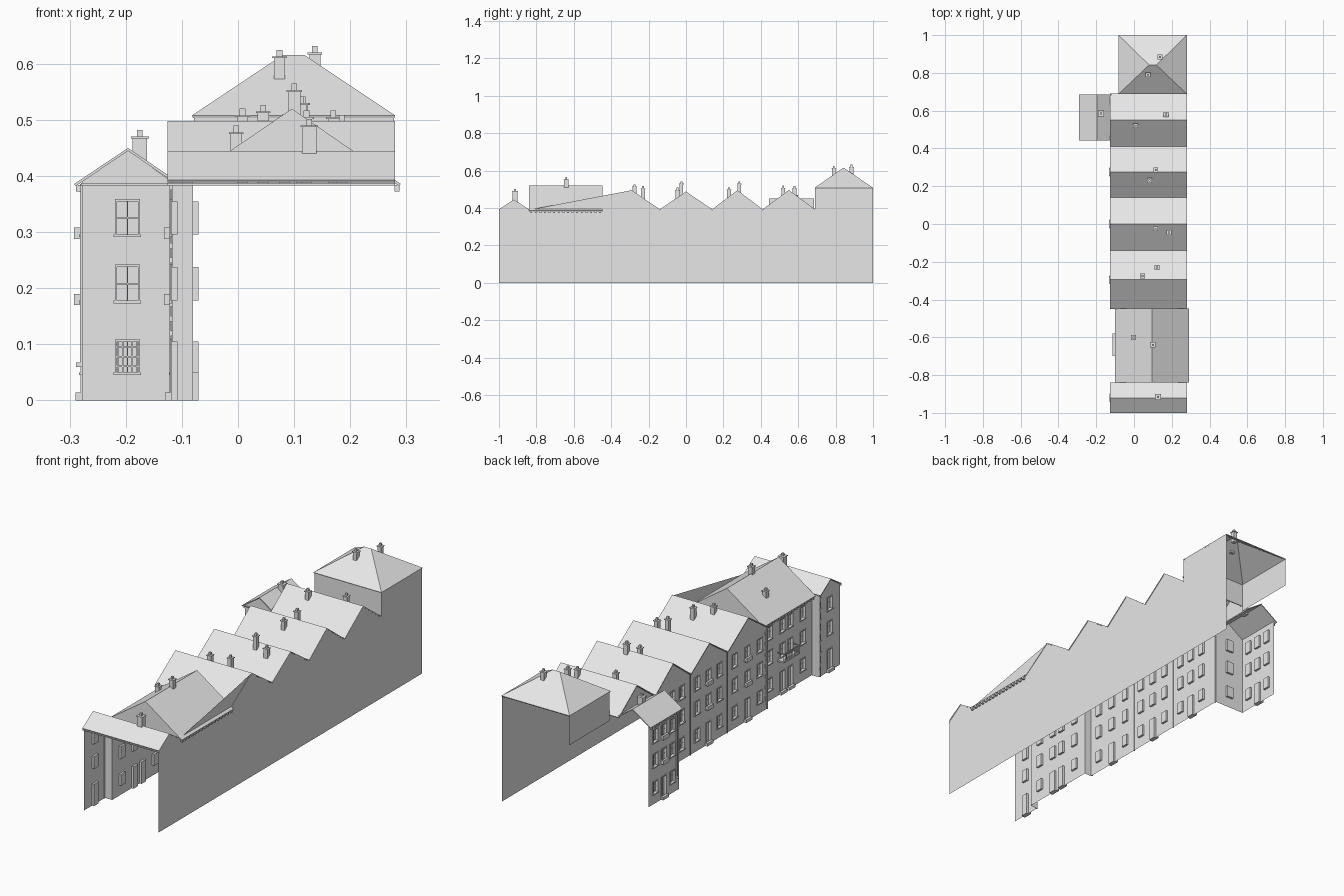
import bpy, bmesh
from mathutils import Vector

if "Cube" in bpy.data.objects:
    bpy.data.objects.remove(bpy.data.objects["Cube"])

stone = bpy.data.materials.new("pale_grey")
stone.diffuse_color = (0.8, 0.8, 0.8, 1)
stone.use_nodes = True
stone.node_tree.nodes["Principled BSDF"].inputs["Base Color"].default_value = stone.diffuse_color


def finish(name, bm):
    bmesh.ops.remove_doubles(bm, verts=bm.verts, dist=1e-5)
    me = bpy.data.meshes.new(name)
    bm.to_mesh(me)
    bm.free()
    me.materials.append(stone)
    ob = bpy.data.objects.new(name, me)
    bpy.context.collection.objects.link(ob)
    return ob


def faces(name, polys):
    bm = bmesh.new()
    for p in polys:
        bm.faces.new([bm.verts.new(c) for c in p])
    return finish(name, bm)


def add_box(bm, lo, hi):
    lo, hi = Vector(lo), Vector(hi)
    vs = bmesh.ops.create_cube(bm, size=1)["verts"]
    for v in vs:
        v.co = Vector([(lo[i] + hi[i]) / 2 + v.co[i] * (hi[i] - lo[i]) for i in range(3)])


def boxes(name, items):
    bm = bmesh.new()
    for lo, hi in items:
        add_box(bm, lo, hi)
    return finish(name, bm)


def roof(name, polys, thick=0.005):
    ob = faces(name, polys)
    m = ob.modifiers.new("thickness", "SOLIDIFY")
    m.thickness = thick
    m.offset = -1
    return ob


DEPTH = 0.01
EAVE = 0.39


def facade(name, axis, at, u0, u1, openings, top=EAVE):
    """Wall sheet with recessed windows; openings are (u centre, width, z0, z1, box)."""
    def P(u, d, z):
        return (at + d, u, z) if axis == "x" else (u, at + d, z)
    rects = [(c - w / 2, c + w / 2, a, b) for c, w, a, b, _ in openings]
    us = sorted({round(v, 5) for r in rects for v in r[:2]} | {u0, u1})
    zs = sorted({round(v, 5) for r in rects for v in r[2:]} | {0, top})
    bm = bmesh.new()

    def quad(*pts):
        bm.faces.new([bm.verts.new(p) for p in pts])
    for a, b in zip(us, us[1:]):
        for c, d in zip(zs, zs[1:]):
            mu, mz = (a + b) / 2, (c + d) / 2
            if not any(r[0] < mu < r[1] and r[2] < mz < r[3] for r in rects):
                quad(P(a, 0, c), P(a, 0, d), P(b, 0, d), P(b, 0, c))
    bmesh.ops.remove_doubles(bm, verts=bm.verts, dist=1e-5)
    bmesh.ops.dissolve_limit(bm, angle_limit=0.01, verts=bm.verts, edges=bm.edges)
    for a, b, c, d in rects:
        ring = [(a, c), (a, d), (b, d), (b, c)]
        quad(*[P(u, DEPTH, z) for u, z in ring])
        for (p, q), (r, s) in zip(ring, ring[1:] + ring[:1]):
            quad(P(p, 0, q), P(r, 0, s), P(r, DEPTH, s), P(p, DEPTH, q))
    finish(name, bm)
    # surrounds, sills, glazing bars and flower boxes
    trim = []
    for (a, b, c, d), o in zip(rects, openings):
        t, e = 0.004, 0.003
        trim += [(P(a - t, -e, c), P(a, 0, d + t)), (P(b, -e, c), P(b + t, 0, d + t)),
                 (P(a, -e, d), P(b, 0, d + t))]
        m, h = (a + b) / 2, (c + d) / 2
        trim.append((P(m - .0012, DEPTH - .003, c), P(m + .0012, DEPTH, d)))
        if c > 0.02:
            trim.append((P(a - .006, -.005, c - .005), P(b + .006, 0, c)))
            trim.append((P(a, DEPTH - .003, h - .0012), P(b, DEPTH, h + .0012)))
        else:
            trim.append((P(a - .006, -.012, 0), P(b + .006, 0, .014)))
        if o[4]:
            trim.append((P(a - .004, -.014, c - .008), P(b + .004, -.003, c + .012)))
    boxes(name + "_trim", trim)


def column(u, rows="wwd", w=0.034, box=False):
    """One stack of openings: top window, middle window, ground window or door."""
    out = [(u, w, .296, .355, box), (u, w, .178, .238, box)]
    out.append((u, w, 0.0, .105, False) if rows[2] == "d" else (u, w, .05, .105, False))
    return out


FX, BX, GX, RX = -0.118, -0.08, -0.278, 0.278

# street facades, house by house
facade("front_house_facade", "x", FX, -1, -.84, column(-.92))
facade("recessed_house_facade", "x", BX, -.84, -.45,
       column(-.77, "www") + column(-.675) + column(-.615) + column(-.52, "www"))
facade("second_house_facade", "x", FX, -.45, -.14,
       column(-.39, "www") + column(-.295, box=True) + column(-.2, "www"))
facade("third_house_facade", "x", FX, -.14, .14,
       column(-.085, "www") + column(0, box=True) + column(.085, "www"))
facade("fourth_house_facade", "x", FX, .14, .45,
       column(.2, "www") + column(.275, box=True) + column(.35, "www"))
facade("wing_facade", "x", GX, .45, .68,
       column(.5, "www") + column(.565, box=True) + column(.63, "www"))
facade("wing_side_wall", "y", .45, GX, FX, column(-.197, "www", .037))
faces("recess_returns", [[(FX, y, 0), (BX, y, 0), (BX, y, EAVE), (FX, y, EAVE)] for y in (-.84, -.45)])

# ground window bars on the wing
boxes("window_bars", [((-.214 + i * .0085 - .001, .446, .05), (-.214 + i * .0085 + .001, .448, .105)) for i in range(5)]
      + [((-.216, .446, z), (-.178, .448, z + .002)) for z in (.06, .077, .094)])

# terrace roofs with ridges across the street: start, end, ridge height
rows = [(-1, -.84, .445), (-.45, -.14, .498), (-.14, .14, .488), (.14, .41, .495), (.41, .69, .496)]
back = [(RX, -1, 0), (RX, -1, EAVE)]
for i, (a, b, h) in enumerate(rows):
    m = (a + b) / 2
    x0, x1 = -.126, .28
    z = EAVE + .003
    roof("terrace_roof_%d" % (i + 1), [[(x0, a, z), (x1, a, z), (x1, m, h), (x0, m, h)],
                                       [(x0, m, h), (x1, m, h), (x1, b, z), (x0, b, z)]])
    faces("street_gable_%d" % (i + 1), [[(FX, a, EAVE), (FX, m, h - .004), (FX, b, EAVE)]])
    back += [(RX, m, h - .004), (RX, b, EAVE)]
back += [(RX, .69, .507), (RX, 1, .507), (RX, 1, 0)]
faces("back_wall", [back])

# recessed house roof with closed gable ends
ya, yb, xr, zr = -.84, -.447, .096, .52
roof("recessed_house_roof", [[(-.1, yb, .386), (-.1, ya, .386), (xr, ya, zr), (xr, yb, zr)],
                             [(xr, yb, zr), (xr, ya, zr), (.29, ya, .386), (.29, yb, .386)]])
faces("recessed_house_gables", [[(-.092, y, EAVE), (xr, y, zr - .003), (.284, y, EAVE)] for y in (ya + .002, yb - .002)])

# wing roof and gable
roof("wing_roof", [[(-.292, .685, .386), (-.292, .443, .386), (-.196, .443, .45), (-.196, .685, .45)],
                   [(-.196, .685, .45), (-.196, .443, .45), (-.112, .443, .393), (-.112, .685, .393)]])
faces("wing_gable", [[(GX, .45, EAVE), (-.196, .45, .446), (FX, .45, EAVE)]])

# tall end house: upper walls and hipped roof
hx0, hx1, hy0, hy1, hz = -.082, .28, .688, 1, .508
faces("tower_upper_walls", [[(-.078, .69, .365), (-.078, 1, .365), (-.078, 1, hz), (-.078, .69, hz)],
                            [(-.078, .69, EAVE), (RX, .69, EAVE), (RX, .69, hz), (-.078, .69, hz)]])
A, B, C, D = (hx0, hy0, hz), (hx1, hy0, hz), (hx1, hy1, hz), (hx0, hy1, hz)
L, R = (.08, .842, .616), (.118, .842, .616)
roof("tower_hipped_roof", [[A, B, R, L], [B, C, R], [C, D, L, R], [D, A, L]])

# rafter ends under the long eaves
ends = [(-.097, ya, yb), (.279, ya, yb), (-.289, .445, .68)]
rafters = []
for x, a, b in ends:
    n = int((b - a) / .024)
    for i in range(n):
        y = a + (i + .5) * (b - a) / n
        rafters.append(((x, y - .005, .372), (x + .009, y + .005, .384)))
boxes("rafter_ends", rafters)

# gutters and downpipes
boxes("gutters", [((-.126, -1, .383), (.28, -.995, .388)), ((-.28, .445, .383), (-.118, .45, .388))])
pipes = [((x - .004, y - .003, 0), (x + .002, y + .003, .386))
         for x, y in ((FX, .443), (FX, -.445), (FX, -.845), (FX, -.14), (FX, .14))]
pipes += [((GX - .004, .465, .065), (GX + .001, .471, .386)), ((GX - .011, .465, .06), (GX, .471, .068))]
boxes("downpipes", pipes)

# corner stones beside the recessed house
boxes("corner_stones", [((FX - .002, y, .02 + k * .026), (FX, y + w, .038 + k * .026))
                        for k in range(14) for w in (.012 + .008 * (k % 2),)
                        for y in (-.84 - w, -.45)])

# balcony: slab, rails and balusters
y0, y1, bx = -.70, -.58, -.114
balcony = [((bx, y0, .165), (BX, y1, .172)), ((bx, y0, .205), (bx + .004, y1, .209))]
balcony += [((bx, y, .205), (BX, y + .003, .209)) for y in (y0, y1 - .003)]
balcony += [((bx + .001, y0 + i * .0097, .172), (bx + .003, y0 + i * .0097 + .002, .205)) for i in range(13)]
boxes("balcony", balcony)

# chimneys: x, y, bottom, cap height, half width
stacks = [(.127, -.915, .433, .49, .013), (-.003, -.6, .445, .478, .01), (.1, -.64, .5, .553, .011),
          (.045, -.275, .387, .515, .01), (.122, -.23, .387, .505, .01), (.113, -.025, .387, .53, .01),
          (.185, -.045, .387, .497, .01), (.083, .23, .387, .498, .01), (.115, .285, .387, .53, .01),
          (.008, .52, .387, .508, .01), (.17, .58, .387, .505, .01), (-.175, .585, .425, .47, .013),
          (.074, .79, .572, .613, .01), (.137, .885, .565, .62, .01)]
for i, (x, y, b, t, w) in enumerate(stacks):
    c, p = w + .003, .005
    boxes("chimney_%d" % (i + 1), [((x - w, y - w, b), (x + w, y + w, t)),
                                   ((x - c, y - c, t - .003), (x + c, y + c, t)),
                                   ((x - p, y - p, t), (x + p, y + p, t + .012))])
